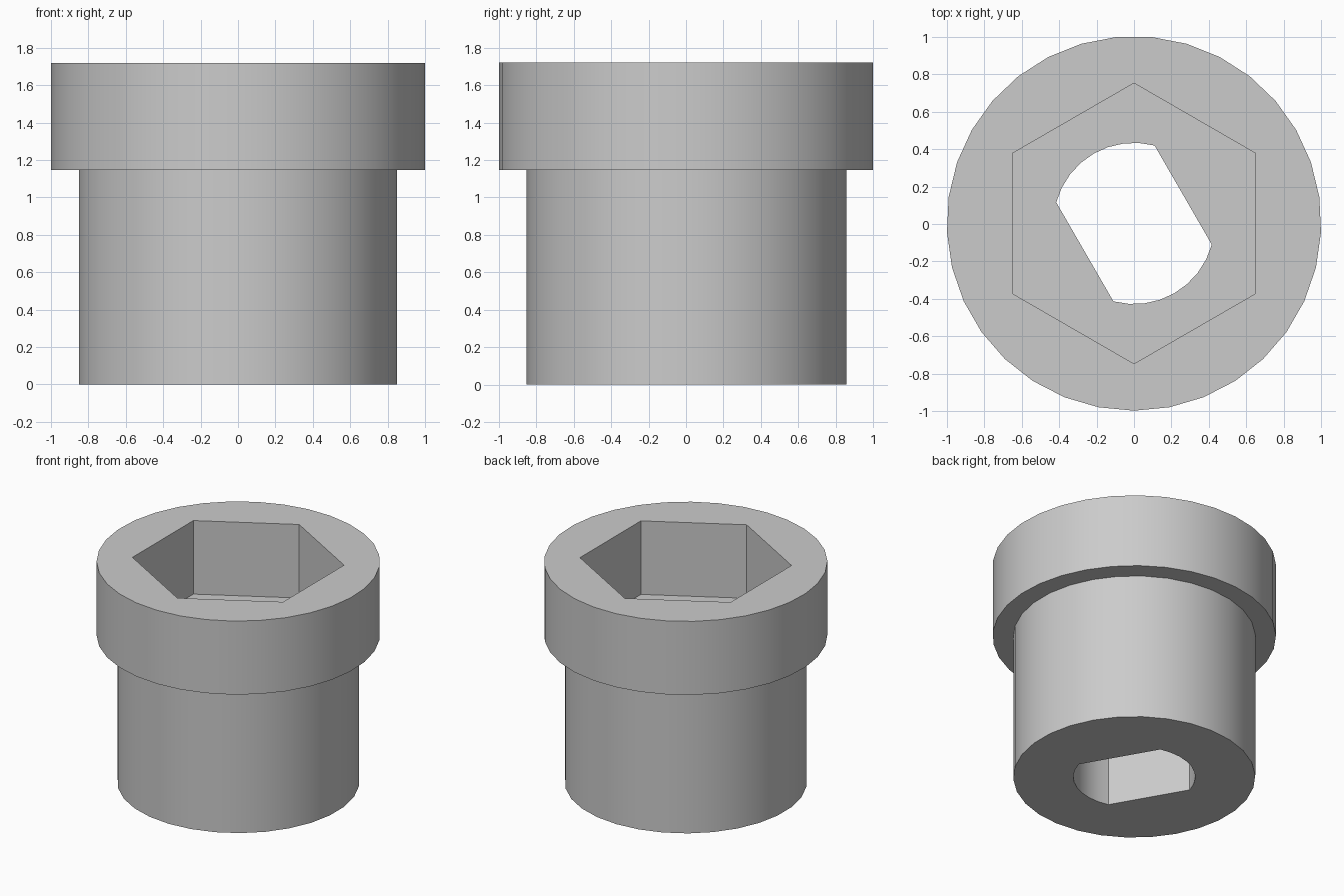
import bpy, bmesh, math

if "Cube" in bpy.data.objects:
    bpy.data.objects.remove(bpy.data.objects["Cube"])

Z_STEP, Z_TOP = 1.147, 1.72   # underside of the collar (and socket floor), top face
CY = 0.003                    # small centring offset in y

bm = bmesh.new()


def circle(radius, count, start):
    return [(radius * math.cos(start + i * math.tau / count),
             radius * math.sin(start + i * math.tau / count)) for i in range(count)]


def double_d(radius, half_angle, steps):
    """Round hole with two parallel flats; the arcs face 120 and 300 degrees."""
    pts = []
    for mid in (120, 300):
        for i in range(steps + 1):
            a = math.radians(mid - half_angle + 2 * half_angle * i / steps)
            pts.append((radius * math.cos(a), radius * math.sin(a)))
    return pts


def wall(outline, z0, z1):
    """Upright wall along an outline; returns its lower and upper edge loops."""
    low, high = ([bm.verts.new((x, y + CY, z)) for x, y in outline] for z in (z0, z1))
    n = len(outline)
    for i in range(n):
        j = (i + 1) % n
        bm.faces.new((low[i], low[j], high[j], high[i]))
    return [[bm.edges.get((ring[i], ring[(i + 1) % n])) for i in range(n)]
            for ring in (low, high)]


def ring_face(outer, inner):
    """Flat face between two loops at the same height."""
    bmesh.ops.triangle_fill(bm, edges=outer + inner, use_beauty=True)


# Walls: body, collar, hexagonal socket and the flatted through hole
body = wall(circle(0.855, 30, -math.pi / 2), 0, Z_STEP)
collar = wall(circle(1.001, 33, -math.pi / 2), Z_STEP, Z_TOP)
socket = wall(circle(0.75, 6, math.pi / 2), Z_STEP, Z_TOP)
hole = wall(double_d(0.431, 44.8, 8), 0, Z_STEP)

# Flat faces: base, collar underside, rim and socket floor
ring_face(body[0], hole[0])
ring_face(collar[0], body[1])
ring_face(collar[1], socket[1])
ring_face(socket[0], hole[1])
bmesh.ops.recalc_face_normals(bm, faces=bm.faces)

mesh = bpy.data.meshes.new("socket_bushing")
bm.to_mesh(mesh)
bm.free()
bushing = bpy.data.objects.new("socket_bushing", mesh)
bpy.context.collection.objects.link(bushing)

grey = bpy.data.materials.new("plain grey")
grey.diffuse_color = (0.6, 0.6, 0.6, 1)
grey.use_nodes = True
grey.node_tree.nodes["Principled BSDF"].inputs["Base Color"].default_value = grey.diffuse_color
mesh.materials.append(grey)

# Smooth round walls, sharp corners
bpy.context.view_layer.objects.active = bushing
bushing.select_set(True)
bpy.ops.object.shade_smooth_by_angle(angle=math.radians(30))
